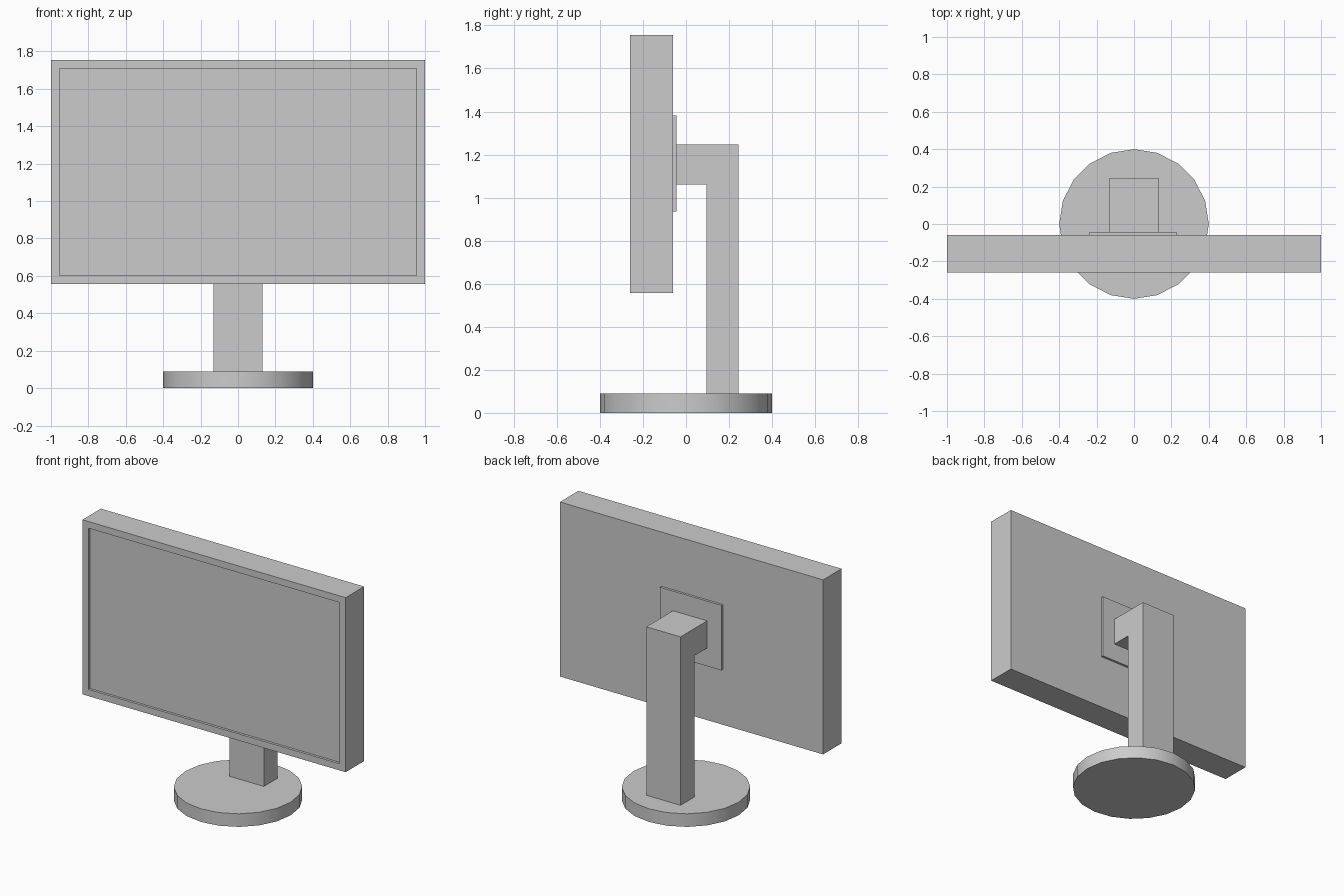
import bpy, bmesh, math

if "Cube" in bpy.data.objects:
    bpy.data.objects.remove(bpy.data.objects["Cube"])


def finish(name, bm):
    bmesh.ops.recalc_face_normals(bm, faces=bm.faces)
    mesh = bpy.data.meshes.new(name)
    bm.to_mesh(mesh)
    bm.free()
    obj = bpy.data.objects.new(name, mesh)
    bpy.context.collection.objects.link(obj)
    return obj


def extrude_profile(name, points, x0, x1):
    """Extrude a closed (y, z) profile along x."""
    bm = bmesh.new()
    face = bm.faces.new([bm.verts.new((x0, y, z)) for y, z in points])
    new = bmesh.ops.extrude_face_region(bm, geom=[face])["geom"]
    verts = [v for v in new if isinstance(v, bmesh.types.BMVert)]
    bmesh.ops.translate(bm, verts=verts, vec=(x1 - x0, 0, 0))
    return finish(name, bm)


def rect(y0, y1, z0, z1):
    return [(y0, z0), (y1, z0), (y1, z1), (y0, z1)]


# Round foot
bpy.ops.mesh.primitive_cylinder_add(vertices=20, radius=0.4, depth=0.09,
                                    location=(0, 0, 0.045))
base = bpy.context.object
base.name = "base"
bpy.ops.object.shade_smooth_by_angle(angle=math.radians(30))

# Upright with forward arm, one L-shaped profile
extrude_profile("stand_arm", [(0.095, 0.09), (0.245, 0.09), (0.245, 1.247),
                              (-0.046, 1.247), (-0.046, 1.06), (0.095, 1.06)],
                -0.13, 0.13)

# Mounting plate on the back of the screen
extrude_profile("mount_plate", rect(-0.06, -0.044, 0.935, 1.382), -0.238, 0.228)

# Screen housing with recessed display
screen = extrude_profile("screen", rect(-0.26, -0.06, 0.556, 1.755), -1, 1)
bm = bmesh.new()
bm.from_mesh(screen.data)
front = min(bm.faces, key=lambda f: f.calc_center_median().y)
bmesh.ops.inset_region(bm, faces=[front], thickness=0.065)
new = bmesh.ops.extrude_discrete_faces(bm, faces=[front])["faces"]
bmesh.ops.translate(bm, verts=new[0].verts, vec=(0, 0.017, 0))
bm.to_mesh(screen.data)
bm.free()
